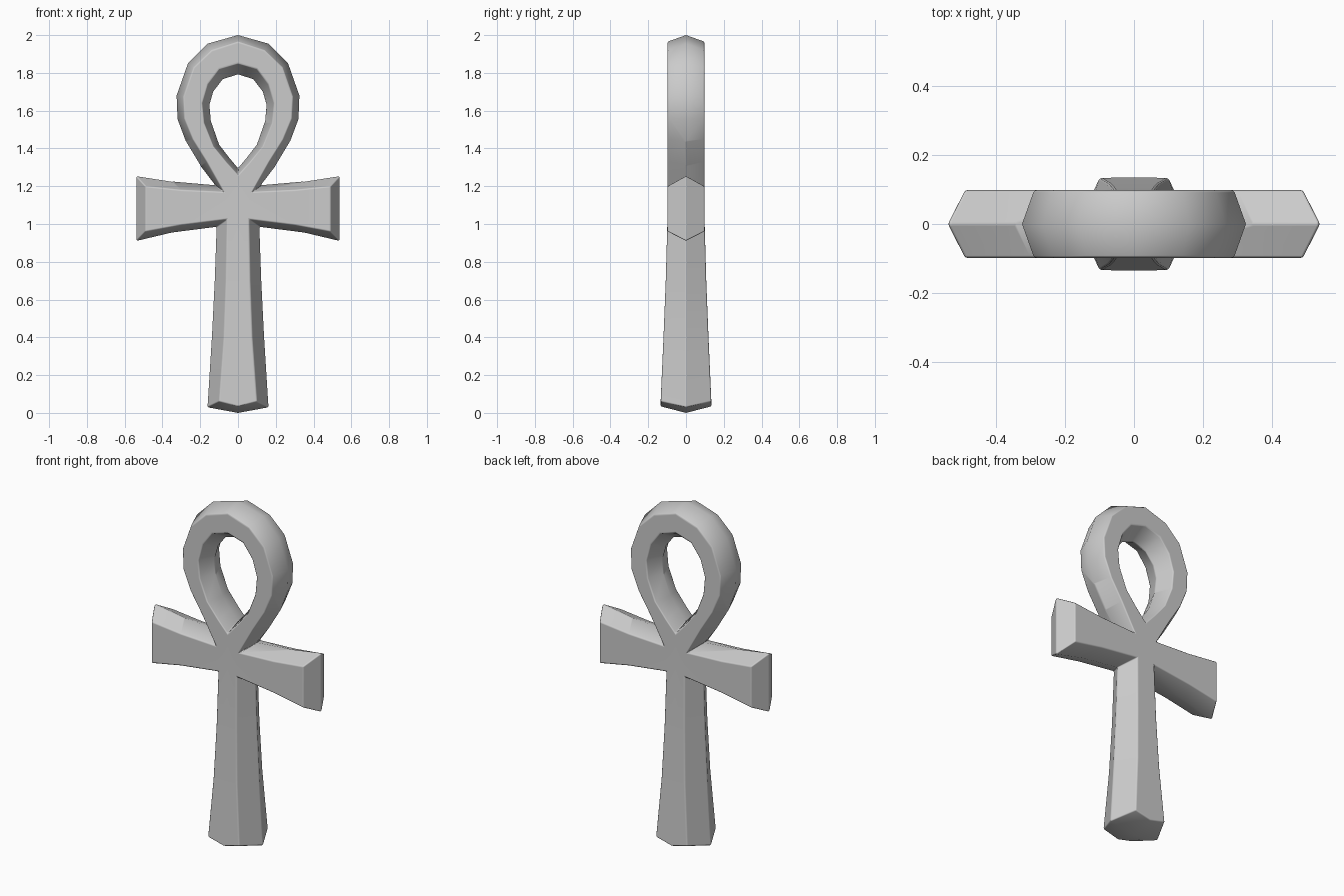
import bpy
import bmesh
from math import radians

default_cube = bpy.data.objects.get("Cube")
if default_cube:
    bpy.data.objects.remove(default_cube, do_unlink=True)

# One flat colour for the whole piece
grey = bpy.data.materials.new("plain grey")
grey.use_nodes = True
colour = (0.6, 0.6, 0.6, 1)
grey.diffuse_color = colour
grey.node_tree.nodes["Principled BSDF"].inputs["Base Color"].default_value = colour

# Each profile point: side ridge (x, z), then matching edge of the flat front (x, z)
LOOP_OUTER = [
    (0, 2, 0, 1.965), (.16, 1.955, .14, 1.92), (.265, 1.85, .235, 1.83),
    (.325, 1.68, .29, 1.675), (.32, 1.555, .285, 1.56),
    (.275, 1.435, .24, 1.45), (.2, 1.31, .165, 1.33), (.12, 1.205, .075, 1.17),
]
LOOP_INNER = [
    (0, 1.79, 0, 1.85), (.08, 1.765, .1, 1.82), (.13, 1.7, .16, 1.74),
    (.15, 1.63, .19, 1.64), (.142, 1.54, .18, 1.535),
    (.1, 1.42, .13, 1.41), (.05, 1.355, .06, 1.325), (0, 1.295, 0, 1.26),
]
ARM_TOP = [(.35, 1.225, .3, 1.18), (.54, 1.255, .49, 1.2)]
ARM_BOTTOM = [(.54, .91, .49, .96), (.35, .955, .3, .995)]
SHAFT = [(.115, .985, .058, 1.025), (.125, .7, .064, .7),
         (.14, .4, .075, .4), (.163, .03, .1, .06)]
TIP = [(0, 0, 0, .035)]


def half_depth(z):
    """The shaft thickens towards its foot; everything above is even."""
    return .098 + .039 * max(0, 1 - z) ** 1.2


bm = bmesh.new()


def front_vert(x, z):
    return bm.verts.new((x, -half_depth(z), z))


def profile(points):
    """Make the ridge and front-edge vertices of a profile."""
    ridge = [bm.verts.new((p[0], 0, p[1])) for p in points]
    front = [front_vert(p[2], p[3]) for p in points]
    return ridge, front


def strip(a, b):
    """Join two equally long rows of vertices with quads."""
    for i in range(len(a) - 1):
        bm.faces.new((a[i], a[i + 1], b[i + 1], b[i]))


# Slanted sides of the outline and of the hole
outer_ridge, outer = profile(LOOP_OUTER + ARM_TOP + ARM_BOTTOM + SHAFT + TIP)
inner_ridge, inner = profile(LOOP_INNER)
strip(outer_ridge, outer)
strip(inner_ridge, inner)

# Flat front: loop, arm, crossing and shaft
n = len(LOOP_OUTER)
crotch = n - 1
arm_end = n + len(ARM_TOP)
armpit = arm_end + len(ARM_BOTTOM)
strip(outer[:n], inner)
strip(outer[crotch:arm_end], outer[armpit:arm_end - 1:-1])
centre = [front_vert(0, p[3]) for p in SHAFT[:-1]]
bm.faces.new((inner[-1], outer[crotch], outer[armpit], centre[0]))
strip(outer[armpit:armpit + len(centre)], centre)
bm.faces.new((centre[-1], outer[-3], outer[-2], outer[-1]))

# Mirror the quarter to the other side and to the back
for axis in "XY":
    bmesh.ops.mirror(bm, geom=bm.verts[:] + bm.edges[:] + bm.faces[:],
                     axis=axis, merge_dist=.0005)
bmesh.ops.remove_doubles(bm, verts=bm.verts[:], dist=.0005)
bmesh.ops.recalc_face_normals(bm, faces=bm.faces[:])

mesh = bpy.data.meshes.new("looped_cross")
bm.to_mesh(mesh)
bm.free()
mesh.materials.append(grey)
mesh.shade_smooth()
body = bpy.data.objects.new("looped_cross", mesh)
bpy.context.collection.objects.link(body)

# Slightly worn edges
bevel = body.modifiers.new("soft edges", "BEVEL")
bevel.width = .007
bevel.segments = 2
bevel.limit_method = "ANGLE"
bevel.angle_limit = radians(42)
bevel.harden_normals = True
